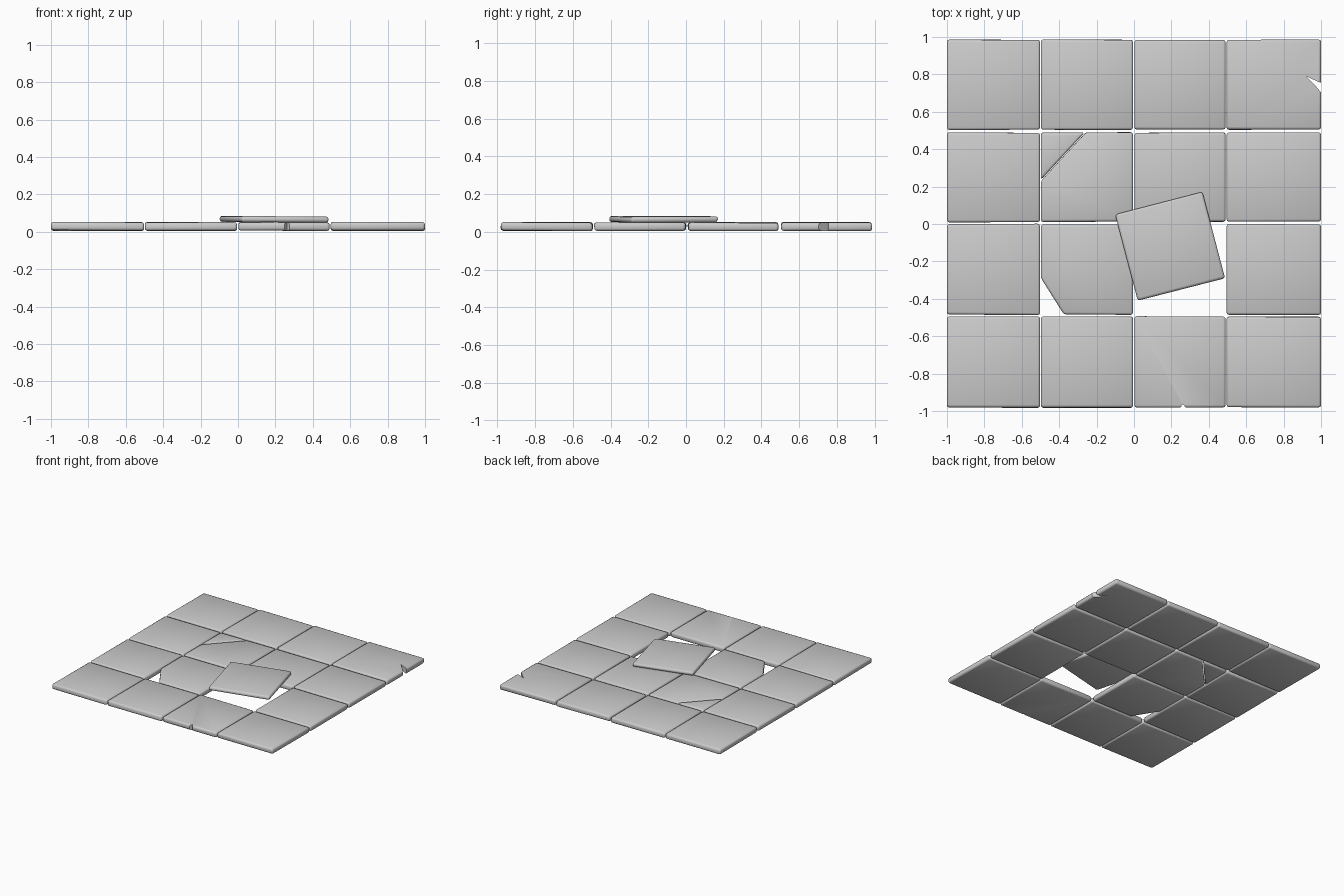
import bpy, bmesh, math, random
from mathutils import Vector, Matrix

if "Cube" in bpy.data.objects:
    bpy.data.objects.remove(bpy.data.objects["Cube"])

random.seed(4)
XS = [(-1.0, -0.502), (-0.498, -0.005), (0.002, 0.49), (0.495, 1.0)]
YS = [(-0.985, -0.492), (-0.488, 0.002), (0.008, 0.492), (0.502, 0.987)]


def prism(name, outline, z0, z1):
    """Extrude a flat outline between two heights."""
    bm = bmesh.new()
    face = bm.faces.new([bm.verts.new((x, y, z0)) for x, y in outline])
    ext = bmesh.ops.extrude_face_region(bm, geom=[face])
    top = [v for v in ext["geom"] if isinstance(v, bmesh.types.BMVert)]
    bmesh.ops.translate(bm, verts=top, vec=(0, 0, z1 - z0))
    bmesh.ops.recalc_face_normals(bm, faces=bm.faces)
    me = bpy.data.meshes.new(name)
    bm.to_mesh(me)
    bm.free()
    ob = bpy.data.objects.new(name, me)
    bpy.context.collection.objects.link(ob)
    return ob


def slab(name, outline, z0=0.006, z1=0.05, tilt=0.004):
    """Worn stone slab with softened edges and slightly uneven corners."""
    ob = prism(name, outline, z0, z1)
    cx = sum(p[0] for p in outline) / len(outline)
    cy = sum(p[1] for p in outline) / len(outline)
    a, b = random.uniform(-tilt, tilt), random.uniform(-tilt, tilt)
    for v in ob.data.vertices:
        v.co.z += a * (v.co.x - cx) * 2 + b * (v.co.y - cy) * 2
        # pull corners in a little so the joints are not perfectly straight
        v.co.y += random.uniform(0, 0.006) * (-1 if v.co.y > cy else 1)
    bev = ob.modifiers.new("soft_edges", "BEVEL")
    bev.width, bev.segments, bev.limit_method = 0.013, 2, "NONE"
    for p in ob.data.polygons:
        p.use_smooth = True
    return ob


def rect(c, r):
    (x0, x1), (y0, y1) = XS[c], YS[r]
    return [(x0, y0), (x1, y0), (x1, y1), (x0, y1)]


def chip(ob, name, outline, z0, z1):
    """Cut a broken notch out of a slab."""
    cut = prism(name, outline, z0, z1)
    cut.hide_render = True
    cut.hide_viewport = True
    m = ob.modifiers.new("chip", "BOOLEAN")
    m.operation, m.solver, m.object = "DIFFERENCE", "EXACT", cut


# whole paving slabs
slabs = {}
special = {(1, 2), (1, 1), (2, 1)}
for r in range(4):
    for c in range(4):
        if (c, r) not in special:
            slabs[c, r] = slab(f"paving_slab_{c}_{r}", rect(c, r))

# cracked slab in two pieces
(x0, x1), (y0, y1) = XS[1], YS[2]
slab("cracked_slab_large", [(x0, y0), (x1, y0), (x1, y1), (-0.258, y1), (x0, 0.225)], tilt=0.001)
slab("cracked_slab_corner", [(x0, 0.232), (-0.265, y1), (x0, y1)], tilt=0.001)

# slab with a missing corner
(x0, x1), (y0, y1) = XS[1], YS[1]
slab("broken_corner_slab", [(-0.375, y0), (x1, y0), (x1, y1), (x0, y1), (x0, -0.29)])

# small edge chips
chip(slabs[3, 3], "edge_chip_cutter",
     [(1.02, 0.68), (1.02, 0.748), (0.985, 0.76), (0.92, 0.79), (0.965, 0.745)], -0.1, 0.2)
chip(slabs[2, 0], "front_chip_cutter",
     [(0.235, -1.0), (0.29, -1.0), (0.262, -0.962)], -0.1, 0.2)

# loose slab lying across its empty place
h = 0.241
loose = slab("loose_slab", [(-h, -h), (h, -h), (h, h), (-h, h)], 0.0, 0.032, tilt=0.0)
loose.matrix_world = (Matrix.Translation(Vector((0.193, -0.12, 0.051)))
                      @ Matrix.Rotation(math.radians(0.4), 4, "Y")
                      @ Matrix.Rotation(math.radians(14.7), 4, "Z"))
